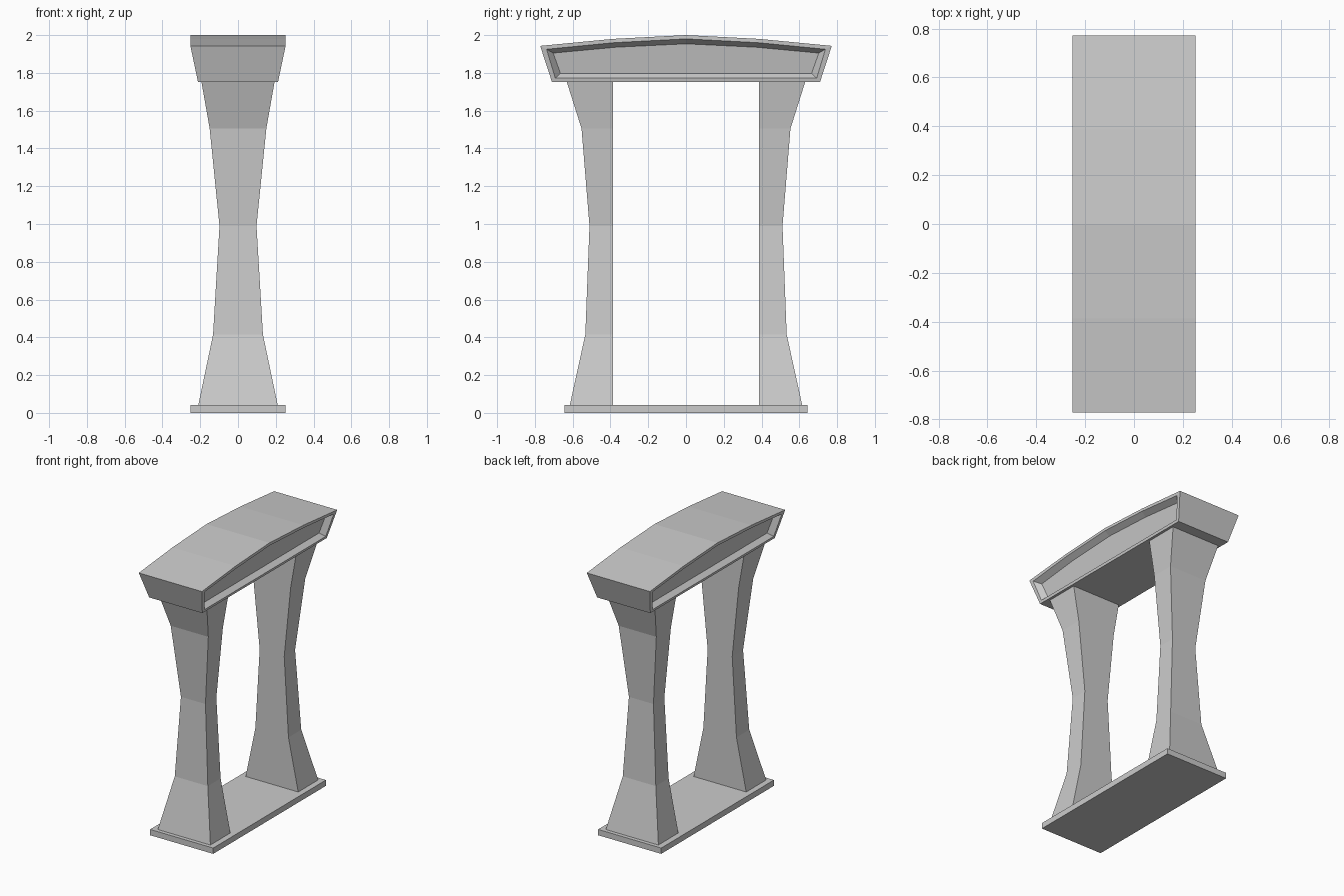
import bpy, bmesh

if "Cube" in bpy.data.objects:
    bpy.data.objects.remove(bpy.data.objects["Cube"])


def make_object(name, bm):
    bmesh.ops.recalc_face_normals(bm, faces=bm.faces)
    mesh = bpy.data.meshes.new(name)
    bm.to_mesh(mesh)
    bm.free()
    obj = bpy.data.objects.new(name, mesh)
    bpy.context.collection.objects.link(obj)
    return obj


def bridge(bm, a, b):
    n = len(a)
    for i in range(n):
        j = (i + 1) % n
        bm.faces.new((a[i], a[j], b[j], b[i]))


def loft(name, rings):
    bm = bmesh.new()
    loops = [[bm.verts.new(p) for p in ring] for ring in rings]
    for a, b in zip(loops, loops[1:]):
        bridge(bm, a, b)
    bm.faces.new(loops[0])
    bm.faces.new(loops[-1])
    return make_object(name, bm)


def rect(hx, y0, y1, z):
    return [(-hx, y0, z), (hx, y0, z), (hx, y1, z), (-hx, y1, z)]


# Base slab
loft("base_slab", [rect(0.252, -0.643, 0.643, z) for z in (0, 0.042)])

# Two waisted pillars: (height, half width, outer edge), flat inner face
PILLAR = [(0.042, 0.21, 0.615), (0.415, 0.132, 0.533), (0.99, 0.098, 0.511),
          (1.505, 0.15, 0.553), (1.755, 0.194, 0.632)]
for side, label in ((-1, "front"), (1, "back")):
    loft(label + "_pillar",
         [rect(hx, side * 0.387, side * y, z) for z, hx, y in PILLAR])

# Arched lintel with a bevelled recessed panel on both long sides


def arch(bottom, end, mid, top):
    """Symmetric outline from half-profile points (y, z)."""
    right = [bottom, end, mid]
    return right + [(0, top)] + [(-y, z) for y, z in reversed(right)]


OUTER = arch((0.71, 1.753), (0.772, 1.943), (0.386, 1.98), 2.0)
RIM = arch((0.692, 1.772), (0.738, 1.925), (0.38, 1.96), 1.98)
PANEL = arch((0.665, 1.798), (0.703, 1.905), (0.37, 1.936), 1.954)


def face_x(z):
    return 0.212 + 0.04 * min(1, (z - 1.753) / 0.19)


bm = bmesh.new()
outers = []
for s in (-1, 1):
    loops = []
    for outline, depth in ((OUTER, 0), (RIM, 0), (PANEL, 0.04)):
        loops.append([bm.verts.new((s * (face_x(z) - depth), y, z))
                      for y, z in outline])
    bridge(bm, loops[0], loops[1])
    bridge(bm, loops[1], loops[2])
    bm.faces.new(loops[2])
    outers.append(loops[0])
bridge(bm, outers[0], outers[1])
lintel = make_object("arched_lintel", bm)
